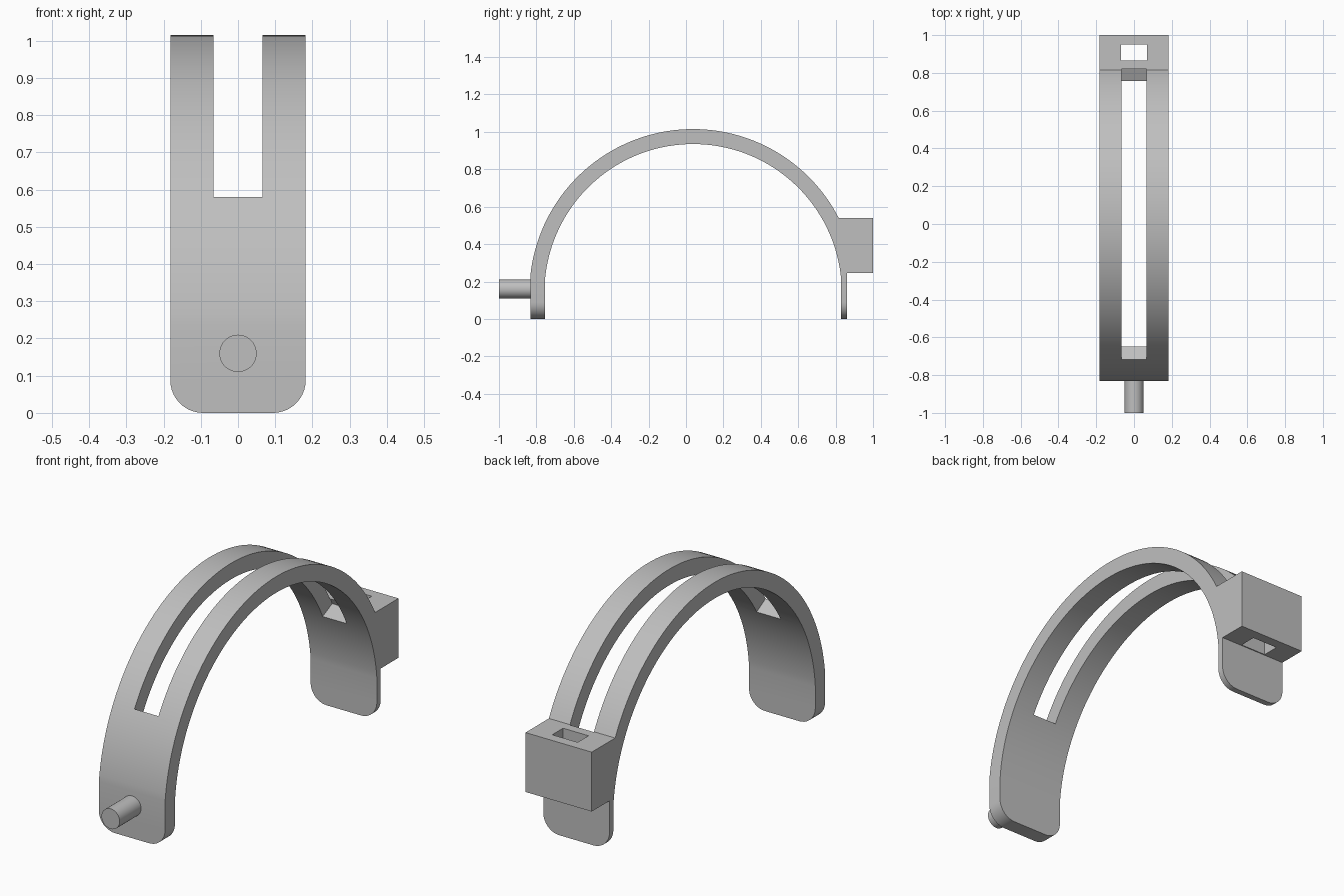
import bpy, bmesh
from math import sin, cos, asin, acos, radians, pi

if "Cube" in bpy.data.objects:
    bpy.data.objects.remove(bpy.data.objects["Cube"])

grey = bpy.data.materials.new("plain grey")
grey.use_nodes = True
grey.diffuse_color = (0.52, 0.52, 0.52, 1)
grey.node_tree.nodes["Principled BSDF"].inputs["Base Color"].default_value = grey.diffuse_color

HALF = 0.182               # half width of the strap
CY, CZ = 0.038, 0.14       # arch centre
OUTER, INNER = 0.875, 0.795
BOX_TOP, BOX_BOTTOM = 0.54, 0.245


def arc(radius, start, end, steps=72):
    """Points (y, z) on the arch between two angles."""
    angles = [start + (end - start) * i / steps for i in range(steps + 1)]
    return [(CY + radius * cos(a), CZ + radius * sin(a)) for a in angles]


def prism(name, profile, half, corner=0):
    """Extrude a (y, z) profile along x, rounding the corners that touch the floor."""
    bm = bmesh.new()
    face = bm.faces.new([bm.verts.new((-half, y, z)) for y, z in profile])
    side = bmesh.ops.extrude_face_region(bm, geom=[face])["geom"]
    bmesh.ops.translate(bm, vec=(2 * half, 0, 0),
                        verts=[v for v in side if isinstance(v, bmesh.types.BMVert)])
    if corner:
        edges = [e for e in bm.edges if all(abs(v.co.z) < 1e-5 for v in e.verts)
                 and abs(e.verts[0].co.x - e.verts[1].co.x) < 1e-5]
        bmesh.ops.bevel(bm, geom=edges, offset=corner, segments=10,
                        profile=0.5, affect='EDGES')
    bmesh.ops.recalc_face_normals(bm, faces=bm.faces)
    mesh = bpy.data.meshes.new(name)
    bm.to_mesh(mesh)
    bm.free()
    mesh.materials.append(grey)
    obj = bpy.data.objects.new(name, mesh)
    bpy.context.collection.objects.link(obj)
    return obj


def activate(obj):
    bpy.ops.object.select_all(action='DESELECT')
    obj.select_set(True)
    bpy.context.view_layer.objects.active = obj


def cut(obj, cutter):
    mod = obj.modifiers.new("cut", 'BOOLEAN')
    mod.operation, mod.solver, mod.object = 'DIFFERENCE', 'EXACT', cutter
    activate(obj)
    bpy.ops.object.modifier_apply(modifier=mod.name)
    bpy.data.objects.remove(cutter)


# Arched strap with the rear box and thin rear tab in one profile
front_out, front_in, tab_in, tab_out = -0.832, -0.755, 0.83, 0.86
profile = [(front_out, 0)]
profile += arc(OUTER, pi - acos((CY - front_out) / OUTER), asin((BOX_TOP - CZ) / OUTER))
profile += [(1, BOX_TOP), (1, BOX_BOTTOM), (tab_out, BOX_BOTTOM), (tab_out, 0), (tab_in, 0)]
profile += arc(INNER, acos((tab_in - CY) / INNER), pi - acos((CY - front_in) / INNER))
profile += [(front_in, 0)]
strap = prism("strap", profile, HALF, corner=0.088)

# Long slot with radial ends
slot = arc(OUTER + 0.003, radians(25), radians(149.8)) + arc(0.7, radians(149.8), radians(25))
cut(strap, prism("slot_cutter", slot, 0.066))

# Vertical socket through the box
cut(strap, prism("socket_cutter", [(0.865, 0.1), (0.95, 0.1), (0.95, 0.7), (0.865, 0.7)], 0.07))
activate(strap)
bpy.ops.object.shade_smooth_by_angle(angle=radians(25))

# Front pin
bpy.ops.mesh.primitive_cylinder_add(vertices=48, radius=0.05, depth=0.2,
                                    location=(0, -0.9, 0.16), rotation=(pi / 2, 0, 0))
pin = bpy.context.object
pin.name = "front_pin"
pin.data.materials.append(grey)
bpy.ops.object.shade_smooth_by_angle(angle=radians(30))
